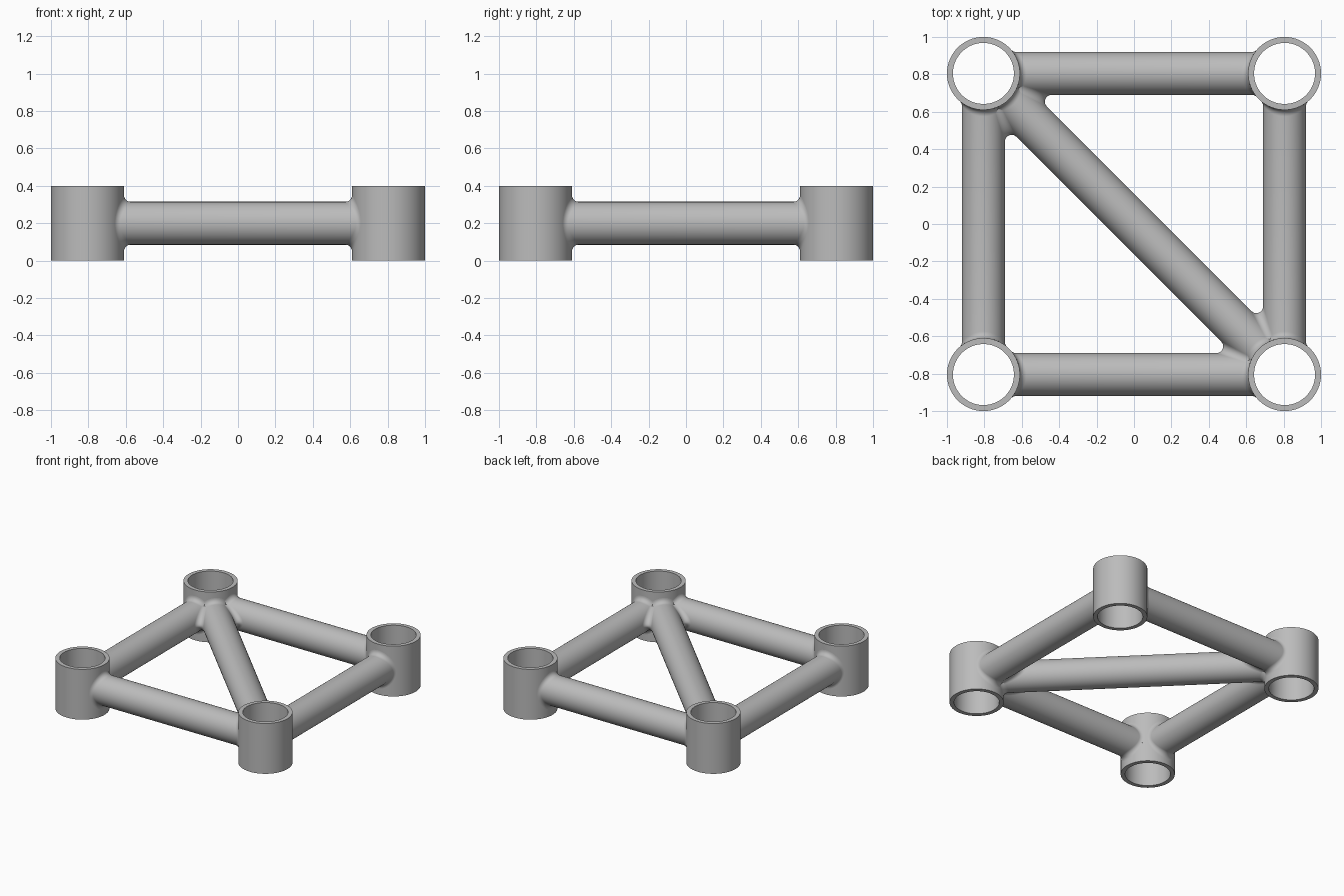
import bpy
import math
from mathutils import Vector

if "Cube" in bpy.data.objects:
    bpy.data.objects.remove(bpy.data.objects["Cube"], do_unlink=True)

NODE = 0.805          # socket centre offset
R_OUT, R_IN = 0.195, 0.163
HEIGHT = 0.4
TUBE = 0.115          # strut radius
FIL = 0.036           # blend radius
UP = Vector((0, 0, 1))

steel = bpy.data.materials.new("plain grey")
steel.use_nodes = True
grey = (0.5, 0.5, 0.5, 1)
steel.diffuse_color = grey
steel.node_tree.nodes["Principled BSDF"].inputs["Base Color"].default_value = grey


def skin(name, rows, wrap_cols=False, wrap_rows=False):
    """Make a smooth quad surface through rows of points."""
    n, m = len(rows), len(rows[0])
    faces = []
    for j in range(n if wrap_rows else n - 1):
        for i in range(m if wrap_cols else m - 1):
            k, l = (i + 1) % m, (j + 1) % n
            faces.append((j * m + i, j * m + k, l * m + k, l * m + i))
    mesh = bpy.data.meshes.new(name)
    mesh.from_pydata([p for row in rows for p in row], [], faces)
    mesh.materials.append(steel)
    mesh.shade_smooth()
    mesh.set_sharp_from_angle(angle=math.radians(40))
    ob = bpy.data.objects.new(name, mesh)
    bpy.context.collection.objects.link(ob)
    return ob


def arc(centre, start, end, steps=8):
    """Points of a blend arc between two unit directions."""
    return [centre + FIL * start.slerp(end, t / steps) for t in range(steps + 1)]


def socket(name, centre):
    profile = [(R_OUT, 0), (R_OUT, HEIGHT), (R_IN, HEIGHT), (R_IN, 0)]
    turns = [2 * math.pi * i / 96 for i in range(96)]
    rows = [[centre + Vector((r * math.cos(a), r * math.sin(a), z)) for a in turns]
            for r, z in profile]
    skin(name, rows, True, True)


def strut(name, a, b):
    """Round bar whose ends flare into the socket walls."""
    axis = (b - a).normalized()
    side = UP.cross(axis)
    length = (b - a).length
    columns = []
    for i in range(64):
        c, s = math.cos(math.tau * i / 64), math.sin(math.tau * i / 64)
        reach = TUBE + FIL
        x = math.sqrt((R_OUT + FIL) ** 2 - (reach * c) ** 2)
        centre = Vector((x, reach * c, reach * s))
        to_wall = -Vector((x, reach * c, 0)).normalized()
        end = arc(centre, to_wall, Vector((0, -c, -s)))
        root = end[0] + to_wall * 0.015      # hidden inside the wall
        end.insert(0, root)
        far = [Vector((length - p.x, p.y, p.z)) for p in reversed(end)]
        columns.append([a + axis * p.x + side * p.y + UP * p.z for p in end + far])
    skin(name, list(zip(*columns)), True)


def crotch(name, node, d1, d2):
    """Blend in the narrow angle between two struts, d2 anticlockwise of d1."""
    bisector = (d1 + d2).normalized()
    half = d1.angle(d2) / 2
    reach = TUBE + FIL
    limit = math.sqrt(reach ** 2 - (0.2 * math.sin(half)) ** 2)
    rows = []
    for j in range(41):
        z = limit * math.sin(math.pi * (j / 40 - 0.5))
        centre = bisector * (math.sqrt(reach ** 2 - z * z) / math.sin(half)) + UP * z
        to1, to2 = [(d * centre.dot(d) - centre).normalized() for d in (d1, d2)]
        row = arc(centre, to1, to2, 14)
        for p in row:                        # keep clear of the socket bore
            flat = math.hypot(p.x, p.y)
            if flat < 0.18:
                p.x, p.y = p.x * 0.18 / flat, p.y * 0.18 / flat
        rows.append([node + p for p in row])
    skin(name, rows)


# Corner sockets
corners = {"front_right": (-1, -1), "front_left": (1, -1),
           "back_left": (1, 1), "back_right": (-1, 1)}
hub = {}
for key, (sx, sy) in corners.items():
    base = Vector((sx * NODE, sy * NODE, 0))
    socket(key + "_socket", base)
    hub[key] = base + UP * (HEIGHT / 2)

# Square frame and diagonal brace
for name, a, b in [("front_strut", "front_right", "front_left"),
                   ("left_strut", "front_left", "back_left"),
                   ("back_strut", "back_left", "back_right"),
                   ("right_strut", "back_right", "front_right"),
                   ("diagonal_brace", "back_right", "front_left")]:
    strut(name, hub[a], hub[b])

# Blends where the brace meets the frame
for key, s in (("back_right", 1), ("front_left", -1)):
    along, down = Vector((s, 0, 0)), Vector((0, -s, 0))
    brace = (along + down).normalized()
    crotch(key + "_blend_a", hub[key], brace, along)
    crotch(key + "_blend_b", hub[key], down, brace)
